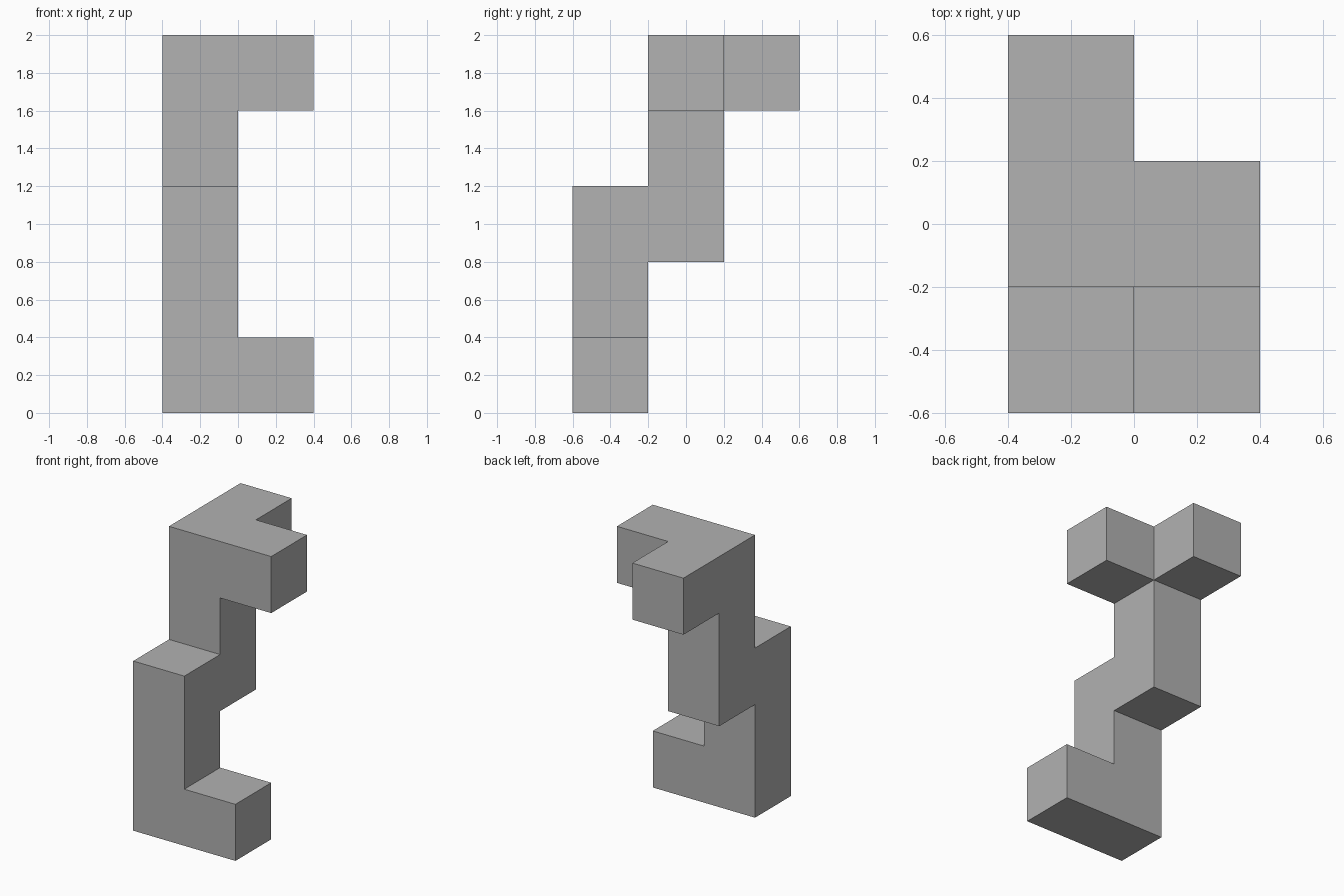
import bpy
import bmesh
from mathutils import Vector

cube = bpy.data.objects.get("Cube")
if cube:
    bpy.data.objects.remove(cube, do_unlink=True)

CELL = 0.4
ORIGIN = Vector((-0.4, -0.6, 0.0))

# One flat grey for the whole solid
grey = bpy.data.materials.new("plain grey")
grey.use_nodes = True
colour = (0.445, 0.445, 0.445, 1.0)
grey.diffuse_color = colour
grey.node_tree.nodes["Principled BSDF"].inputs["Base Color"].default_value = colour

# Grid cells of the block chain, from the foot up to the two top arms
cells = {
    (1, 0, 0), (0, 0, 0), (0, 0, 1), (0, 0, 2),
    (0, 1, 2), (0, 1, 3), (0, 1, 4),
    (1, 1, 4), (0, 2, 4),
}


def add_exposed_faces(bm, cell):
    """Add the sides of a cell that do not touch another cell."""
    centre = ORIGIN + (Vector(cell) + Vector((0.5, 0.5, 0.5))) * CELL
    for axis in range(3):
        for sign in (-1, 1):
            normal = Vector((0, 0, 0))
            normal[axis] = sign
            if tuple(int(c + n) for c, n in zip(cell, normal)) in cells:
                continue
            u = Vector((0, 0, 0))
            u[(axis + 1) % 3] = 1
            v = normal.cross(u)
            half = CELL / 2
            corners = (-u - v, u - v, u + v, -u + v)
            bm.faces.new([bm.verts.new(centre + (normal + c) * half) for c in corners])


# Weld the cells into one shell and merge coplanar sides
bm = bmesh.new()
for cell in sorted(cells):
    add_exposed_faces(bm, cell)
bmesh.ops.remove_doubles(bm, verts=bm.verts[:], dist=0.001)
bmesh.ops.dissolve_limit(bm, angle_limit=0.01, verts=bm.verts[:], edges=bm.edges[:])

mesh = bpy.data.meshes.new("block_chain")
bm.to_mesh(mesh)
bm.free()
mesh.materials.append(grey)
bpy.context.collection.objects.link(bpy.data.objects.new("block_chain", mesh))
